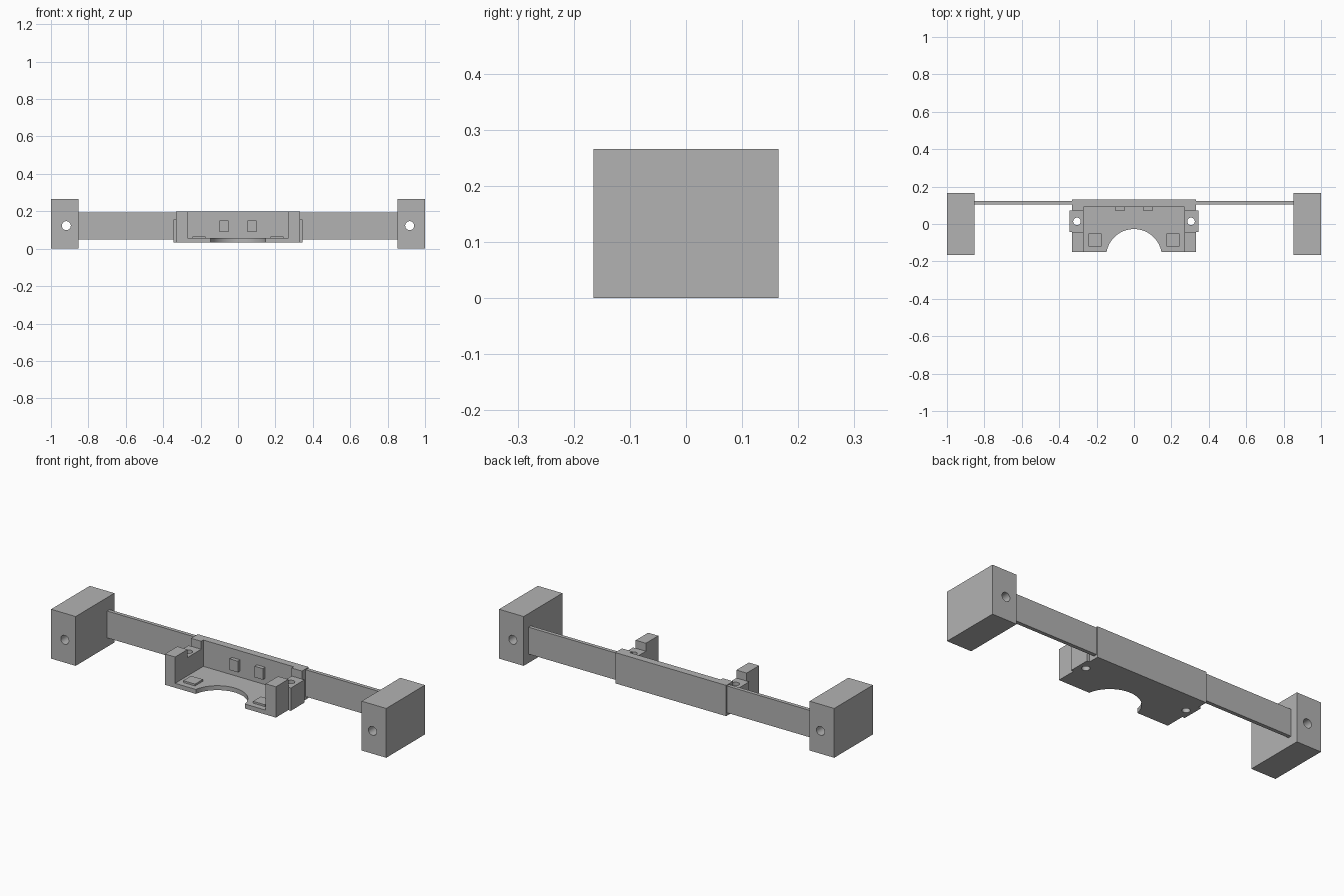
import bpy
import bmesh
import math

cube = bpy.data.objects.get("Cube")
if cube:
    bpy.data.objects.remove(cube, do_unlink=True)

grey = bpy.data.materials.new("plain grey")
grey.use_nodes = True
COLOUR = (0.45, 0.45, 0.45, 1)
grey.diffuse_color = COLOUR
grey.node_tree.nodes["Principled BSDF"].inputs["Base Color"].default_value = COLOUR


def prism(name, outline, z0, z1):
    """Extrude an outline in the xy plane from z0 to z1."""
    bm = bmesh.new()
    face = bm.faces.new([bm.verts.new((x, y, z0)) for x, y in outline])
    top = bmesh.ops.extrude_face_region(bm, geom=[face])["geom"]
    bmesh.ops.translate(bm, vec=(0, 0, z1 - z0),
                        verts=[v for v in top if isinstance(v, bmesh.types.BMVert)])
    bmesh.ops.recalc_face_normals(bm, faces=bm.faces)
    mesh = bpy.data.meshes.new(name)
    bm.to_mesh(mesh)
    bm.free()
    mesh.materials.append(grey)
    obj = bpy.data.objects.new(name, mesh)
    bpy.context.collection.objects.link(obj)
    return obj


def box(name, x, y, z):
    return prism(name, [(x[0], y[0]), (x[1], y[0]), (x[1], y[1]), (x[0], y[1])], *z)


def smooth(obj):
    bpy.ops.object.select_all(action="DESELECT")
    obj.select_set(True)
    bpy.context.view_layer.objects.active = obj
    bpy.ops.object.shade_smooth_by_angle(angle=math.radians(30))


def drill(obj, centre, radius, rotation=(0, 0, 0)):
    """Cut a round through hole and discard the cutter."""
    bpy.ops.mesh.primitive_cylinder_add(vertices=40, radius=radius, depth=1,
                                        location=centre, rotation=rotation)
    cutter = bpy.context.object
    cutter.hide_render = True
    cutter.data.materials.append(grey)
    cut = obj.modifiers.new("hole", "BOOLEAN")
    cut.operation = "DIFFERENCE"
    cut.solver = "EXACT"
    cut.object = cutter
    bpy.context.view_layer.objects.active = obj
    bpy.ops.object.modifier_apply(modifier=cut.name)
    bpy.data.objects.remove(cutter, do_unlink=True)
    smooth(obj)


BOTTOM, TOP, FLOOR = 0.032, 0.198, 0.056
FRONT, INNER, OUTER = -0.15, 0.27, 0.331

# Tray floor with the arched notch in its front edge
radius, arc_y = 0.149, -0.176
start = math.asin((FRONT - arc_y) / radius)
arc = [start + (math.pi - 2 * start) * i / 40 for i in range(41)]
outline = [(radius * math.cos(a), arc_y + radius * math.sin(a)) for a in arc]
outline += [(-INNER, FRONT), (-INNER, 0.09), (INNER, 0.09), (INNER, FRONT)]
smooth(prism("tray_floor", outline, BOTTOM, FLOOR))

# Back wall, with ends that step forward
prism("back_wall", [(-OUTER, 0.13), (-OUTER, 0.072), (-INNER, 0.072), (-INNER, 0.09),
                    (INNER, 0.09), (INNER, 0.072), (OUTER, 0.072), (OUTER, 0.13)],
      BOTTOM, TOP)


def span(side, a, b):
    return sorted((side * a, side * b))


for side, label in ((1, "left"), (-1, "right")):
    # End block with its bolt hole
    block = box(label + "_end_block", span(side, 0.853, 1), (-0.165, 0.165), (0, 0.266))
    drill(block, (side * 0.918, 0, 0.123), 0.024, (math.pi / 2, 0, 0))
    # Flat bar joining the block to the tray
    box(label + "_bar", span(side, OUTER, 0.853), (0.104, 0.124), (0.048, 0.193))
    # Front corner post and screw lug
    box(label + "_post", span(side, INNER, OUTER), (FRONT, -0.044), (BOTTOM, TOP))
    lug = box(label + "_lug", span(side, INNER, 0.346), (-0.044, 0.072), (BOTTOM, 0.155))
    drill(lug, (side * 0.305, 0.014, 0.1), 0.02)
    # Small pad on the floor and stop on the back wall
    box(label + "_pad", span(side, 0.173, 0.243), (-0.119, -0.052), (FLOOR, 0.066))
    box(label + "_stop", span(side, 0.05, 0.099), (0.07, 0.09), (0.09, 0.15))
